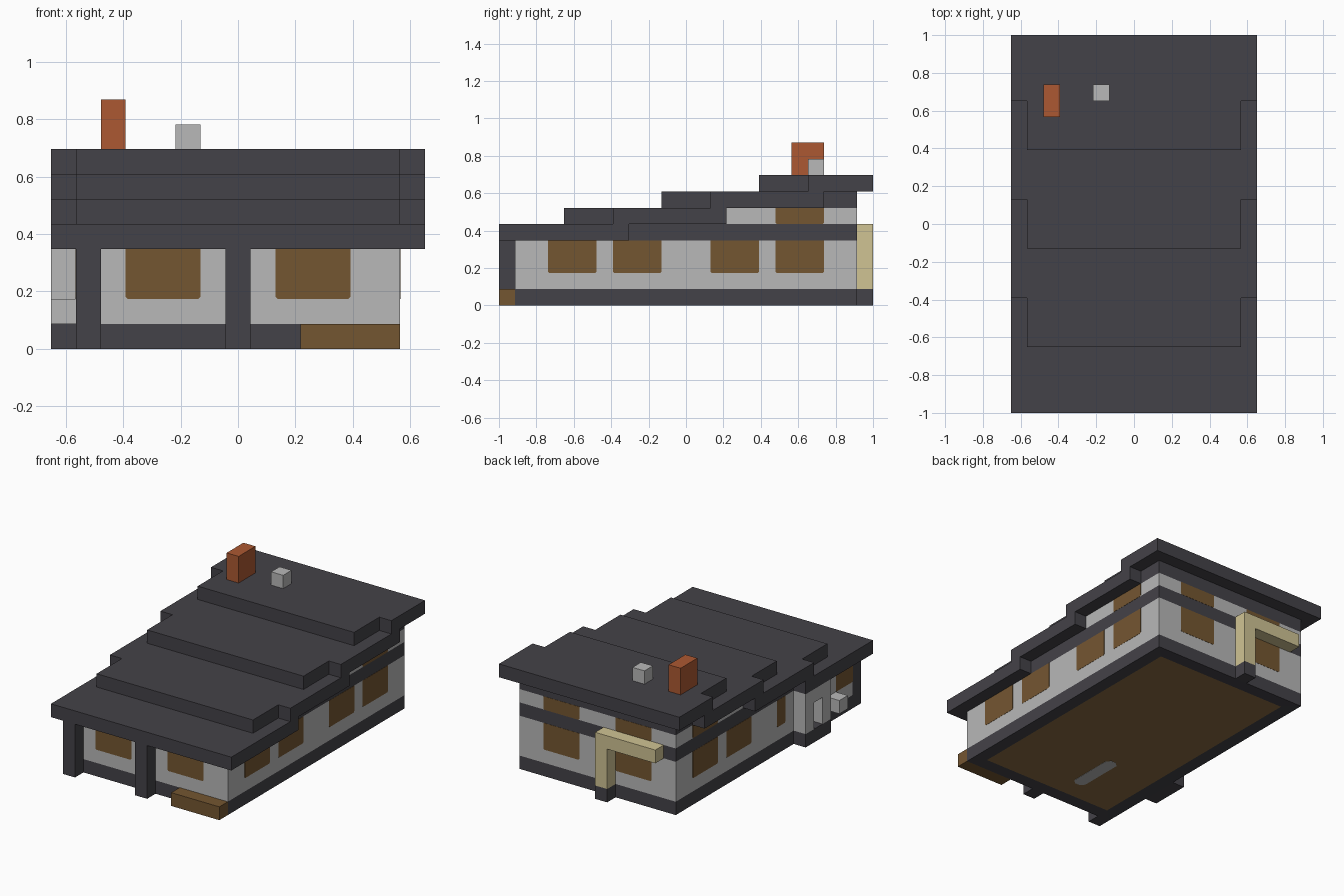
import bpy, bmesh
from mathutils import Vector

if "Cube" in bpy.data.objects:
    bpy.data.objects.remove(bpy.data.objects["Cube"], do_unlink=True)

# The house sits on a block grid, 15 wide, 23 deep
U = 2 / 23


def grid(x, y, z):
    return Vector(((x - 7.5) * U, (y - 11.5) * U, z * U))


def material(name, rgb):
    linear = [((c / 255 + 0.055) / 1.055) ** 2.4 for c in rgb] + [1]
    mat = bpy.data.materials.new(name)
    mat.use_nodes = True
    mat.diffuse_color = linear
    mat.node_tree.nodes["Principled BSDF"].inputs["Base Color"].default_value = linear
    return mat


SLATE = material("dark slate", (68, 66, 72))
GRAY = material("wall gray", (184, 184, 184))
BROWN = material("wood brown", (116, 86, 49))
FLOOR = material("floor brown", (138, 108, 66))
BRICK = material("brick red", (172, 89, 50))
TAN = material("pale tan", (208, 196, 148))


def prism(name, mat, points, offset):
    """Extrude a flat outline given in grid blocks along an offset."""
    bm = bmesh.new()
    face = bm.faces.new([bm.verts.new(grid(*p)) for p in points])
    out = bmesh.ops.extrude_face_region(bm, geom=[face])
    verts = [v for v in out["geom"] if isinstance(v, bmesh.types.BMVert)]
    bmesh.ops.translate(bm, verts=verts, vec=Vector(offset) * U)
    bmesh.ops.recalc_face_normals(bm, faces=bm.faces)
    mesh = bpy.data.meshes.new(name)
    bm.to_mesh(mesh)
    bm.free()
    mesh.materials.append(mat)
    obj = bpy.data.objects.new(name, mesh)
    bpy.context.collection.objects.link(obj)
    return obj


def block(name, mat, x, y, z):
    points = [(x[0], y[0], z[0]), (x[1], y[0], z[0]),
              (x[1], y[1], z[0]), (x[0], y[1], z[0])]
    return prism(name, mat, points, (0, 0, z[1] - z[0]))


def window(name, wall, span, z):
    """Thin plate with clipped lower corners on one of the four outer walls."""
    t, c = 0.015, 0.08
    (a0, a1), (b0, b1) = span, z
    shape = [(a0 + c, b0), (a1 - c, b0), (a1, b0 + c), (a1, b1), (a0, b1), (a0, b0 + c)]
    if wall in ("front", "back"):
        y, d = (1, -t) if wall == "front" else (22, t)
        return prism(name, BROWN, [(a, y, b) for a, b in shape], (0, d, 0))
    x, d = (14, t) if wall == "left" else (1, -t)
    return prism(name, BROWN, [(x, a, b) for a, b in shape], (d, 0, 0))


# Foundation with a shallow wooden panel underneath
base = block("foundation", SLATE, (1, 14), (1, 22), (0, 1))
base.data.materials.append(FLOOR)
bm = bmesh.new()
bm.from_mesh(base.data)
under = min(bm.faces, key=lambda f: f.calc_center_median().z)
bmesh.ops.inset_region(bm, faces=[under], thickness=U, depth=0, use_even_offset=True)
under.material_index = 1
for v in under.verts:
    v.co.z = 0.002
bm.to_mesh(base.data)
bm.free()
strip = [(5.8, 3.5), (6.2, 3.5), (6.5, 3.8), (6.5, 7.2),
         (6.2, 7.5), (5.8, 7.5), (5.5, 7.2), (5.5, 3.8)]
prism("floor_strip", GRAY, [(x, y, 0.03) for x, y in strip], (0, 0, -0.02))

# Walls in horizontal layers
block("lower_wall", GRAY, (1, 14), (1, 22), (1, 4))
block("wall_band", SLATE, (1, 14), (8, 22), (4, 5))
block("upper_wall", GRAY, (1, 14), (14, 22), (5, 6))
block("top_band", SLATE, (1, 14), (20, 22), (6, 7))

# Stepped roof: the middle of each tier reaches further forward than its sides
block("roof_tier_1", SLATE, (0, 15), (0, 8), (4, 5))
for i, end in enumerate((14, 20, 23)):
    mid = 4 + 6 * i
    side = mid + 3
    z = 5 + i
    outline = [(0, side), (1, side), (1, mid), (14, mid),
               (14, side), (15, side), (15, end), (0, end)]
    prism(f"roof_tier_{i + 2}", SLATE, [(x, y, z) for x, y in outline], (0, 0, 1))

block("chimney", BRICK, (2, 3), (18, 20), (8, 10))
block("roof_vent", GRAY, (5, 6), (19, 20), (8, 9))

# Front posts and step
for i, x in enumerate((1, 7)):
    block(f"front_post_{i + 1}", SLATE, (x, x + 1), (0, 1), (0, 4))
block("front_step", BROWN, (10, 14), (0, 1), (0, 1))

# Side doorway, meter box
block("doorway_base", SLATE, (0, 1), (5, 8), (0, 1))
for i, y in enumerate((5, 7)):
    block(f"doorway_jamb_{i + 1}", GRAY, (0, 1), (y, y + 1), (1, 4))
block("doorway_lintel", GRAY, (0, 1), (6, 7), (3, 4))
window("side_door", "right", (6, 7), (1, 3))
block("meter_box", GRAY, (0, 1), (3, 4), (1, 2))

# Rear bracket
block("bracket_base", SLATE, (6, 7), (22, 23), (0, 1))
block("bracket_post", TAN, (6, 7), (22, 23), (1, 4))
block("bracket_beam", TAN, (2, 7), (22, 23), (4, 5))

# Windows
for wall in ("front", "back"):
    for a in (3, 9):
        window(f"{wall}_window", wall, (a, a + 3), (2, 4))
        if wall == "back":
            window("back_upper_window", wall, (a, a + 3), (5, 6))
for a in (3, 7, 13, 17):
    window("left_window", "left", (a, a + 3), (2, 4))
for span in ((1, 3), (9, 10), (13, 16), (17, 20)):
    window("right_window", "right", span, (2, 4))
for wall in ("left", "right"):
    window(f"{wall}_upper_window", wall, (17, 20), (5, 6))
